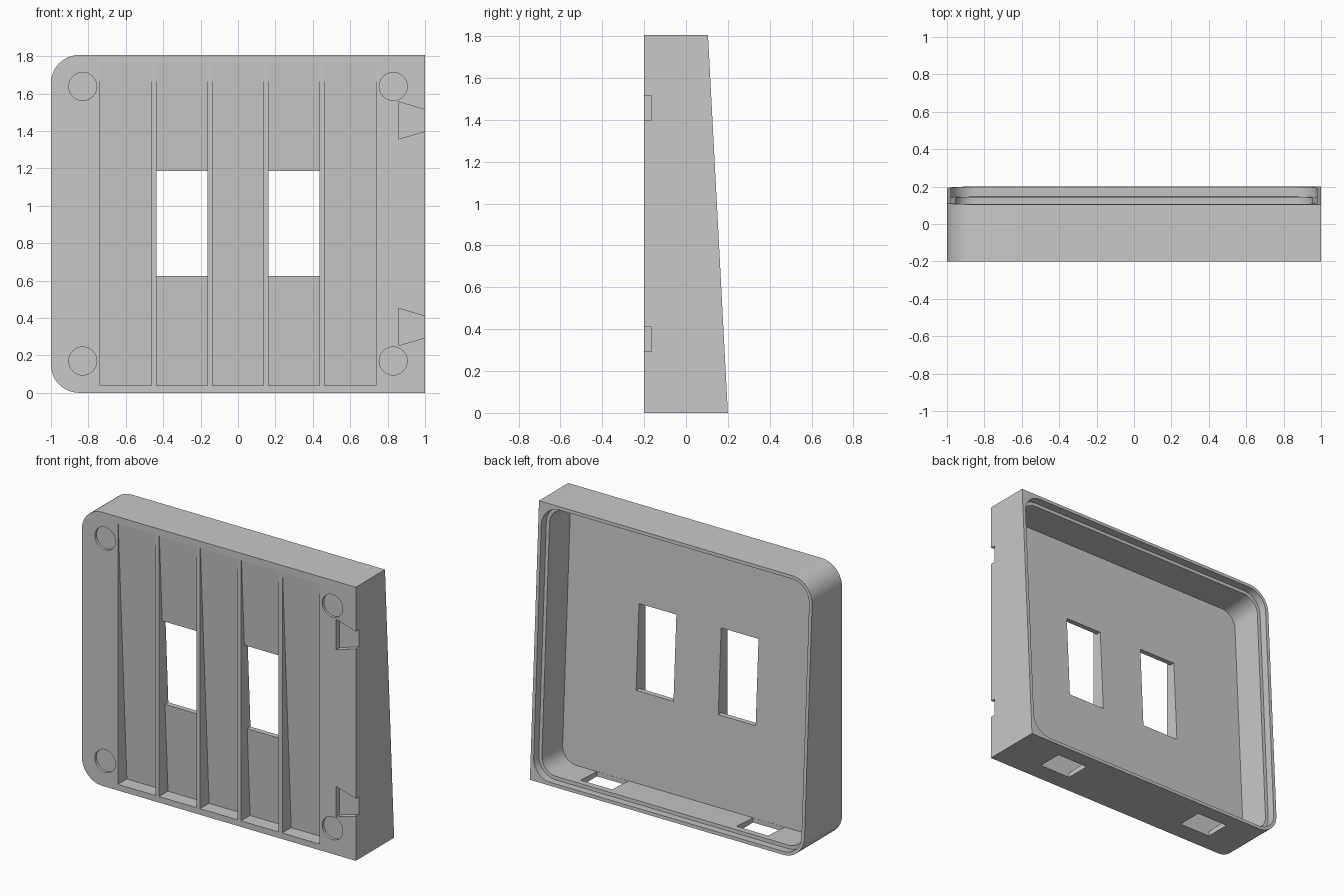
import bpy, bmesh, math
from mathutils import Vector

cube = bpy.data.objects.get("Cube")
if cube:
    bpy.data.objects.remove(cube, do_unlink=True)

HEIGHT, FRONT, BACK = 1.806, -0.2, 0.2
SLOPE = -0.095 / HEIGHT                      # lean of the back face
INWARD = Vector((0, -1, SLOPE)).normalized()  # into the leaning back

grey = bpy.data.materials.new("warm_neutral_grey")
grey.use_nodes = True
grey.diffuse_color = (0.58, 0.58, 0.58, 1)
grey.node_tree.nodes["Principled BSDF"].inputs["Base Color"].default_value = (0.58, 0.58, 0.58, 1)


def prism(name, points, direction):
    """Solid made by pushing a flat outline along a direction."""
    bm = bmesh.new()
    face = bm.faces.new([bm.verts.new(p) for p in points])
    result = bmesh.ops.extrude_face_region(bm, geom=[face])
    moved = [v for v in result["geom"] if isinstance(v, bmesh.types.BMVert)]
    bmesh.ops.translate(bm, verts=moved, vec=direction)
    bmesh.ops.recalc_face_normals(bm, faces=bm.faces)
    mesh = bpy.data.meshes.new(name)
    bm.to_mesh(mesh)
    bm.free()
    mesh.materials.append(grey)
    obj = bpy.data.objects.new(name, mesh)
    bpy.context.collection.objects.link(obj)
    return obj


def box(name, low, high):
    x0, y0, z0 = low
    x1, y1, z1 = high
    outline = [(x0, y0, z0), (x1, y0, z0), (x1, y0, z1), (x0, y0, z1)]
    return prism(name, outline, Vector((0, y1 - y0, 0)))


def rounded(inset, left_radius, right_radius, steps=12):
    """Rounded rectangle in x and z, with a radius for each side."""
    points = []
    for sx, sz, start in ((1, 1, 0), (-1, 1, 90), (-1, -1, 180), (1, -1, 270)):
        r = left_radius if sx > 0 else right_radius
        cx = sx * (1 - inset - r)
        cz = HEIGHT / 2 + sz * (HEIGHT / 2 - inset - r)
        if r == 0:
            points.append((cx, cz))
            continue
        for i in range(steps + 1):
            a = math.radians(start + 90 * i / steps)
            points.append((cx + r * math.cos(a), cz + r * math.sin(a)))
    return points


def cut(target, cutter):
    mod = target.modifiers.new("cut", 'BOOLEAN')
    mod.operation, mod.solver, mod.object = 'DIFFERENCE', 'EXACT', cutter
    bpy.context.view_layer.objects.active = target
    bpy.ops.object.modifier_apply(modifier=mod.name)
    bpy.data.objects.remove(cutter, do_unlink=True)


# Block with two rounded corners and a leaning back
body = prism("wedge_housing", [(x, FRONT, z) for x, z in rounded(0, 0, 0.15)], Vector((0, 0.5, 0)))
lean = [(-2, BACK - SLOPE, -1), (-2, BACK + 3 * SLOPE, 3), (-2, 1, 3), (-2, 1, -1)]
cut(body, prism("lean_cutter", lean, Vector((4, 0, 0))))

# Stepped pocket in the back: shallow rim seat, then the deep cavity
for inset, radius, depth in ((0.022, 0.128, 0.053), (0.045, 0.105, 0.27)):
    outline = [Vector((x, BACK + SLOPE * z, z)) - INWARD * 0.1 for x, z in rounded(inset, radius, radius)]
    cut(body, prism("pocket_cutter", outline, INWARD * (depth + 0.1)))

# Five front channels that deepen toward the bottom
HALF = 0.1365
for i in range(-2, 3):
    side = [(FRONT - 0.1, 1.76), (FRONT + 0.003, 1.76), (FRONT + 0.093, 0.04), (FRONT - 0.1, 0.04)]
    cut(body, prism("channel_cutter", [(0.3 * i - HALF, y, z) for y, z in side], Vector((2 * HALF, 0, 0))))

for sx in (-1, 1):
    # Windows through the second and fourth channels
    cx = 0.3 * sx
    cut(body, box("window_cutter", (cx - HALF, -0.18, 0.625), (cx + HALF, 0, 1.187)))
    # Openings in the bottom wall
    cx = 0.57 * sx + 0.015
    cut(body, box("bottom_opening_cutter", (cx - 0.115, -0.071, -0.1), (cx + 0.115, 0.1, 0.1)))
    # Round foot recesses
    for cz in (0.17, 1.638):
        ring = [(0.83 * sx + 0.075 * math.cos(a), FRONT - 0.1, cz + 0.075 * math.sin(a))
                for a in (math.tau * k / 40 for k in range(40))]
        cut(body, prism("foot_recess_cutter", ring, Vector((0, 0.117, 0))))

# Dovetail notches on the square edge
for cz in (0.352, 1.456):
    tail = [(0.857, cz - 0.1), (1.143, cz - 0.015), (1.143, cz + 0.015), (0.857, cz + 0.1)]
    cut(body, prism("dovetail_cutter", [(x, FRONT - 0.1, z) for x, z in tail], Vector((0, 0.135, 0))))

# Smooth the rounded walls and keep the edges crisp
bpy.ops.object.select_all(action='DESELECT')
body.select_set(True)
bpy.context.view_layer.objects.active = body
bpy.ops.object.shade_smooth_by_angle(angle=math.radians(25))
